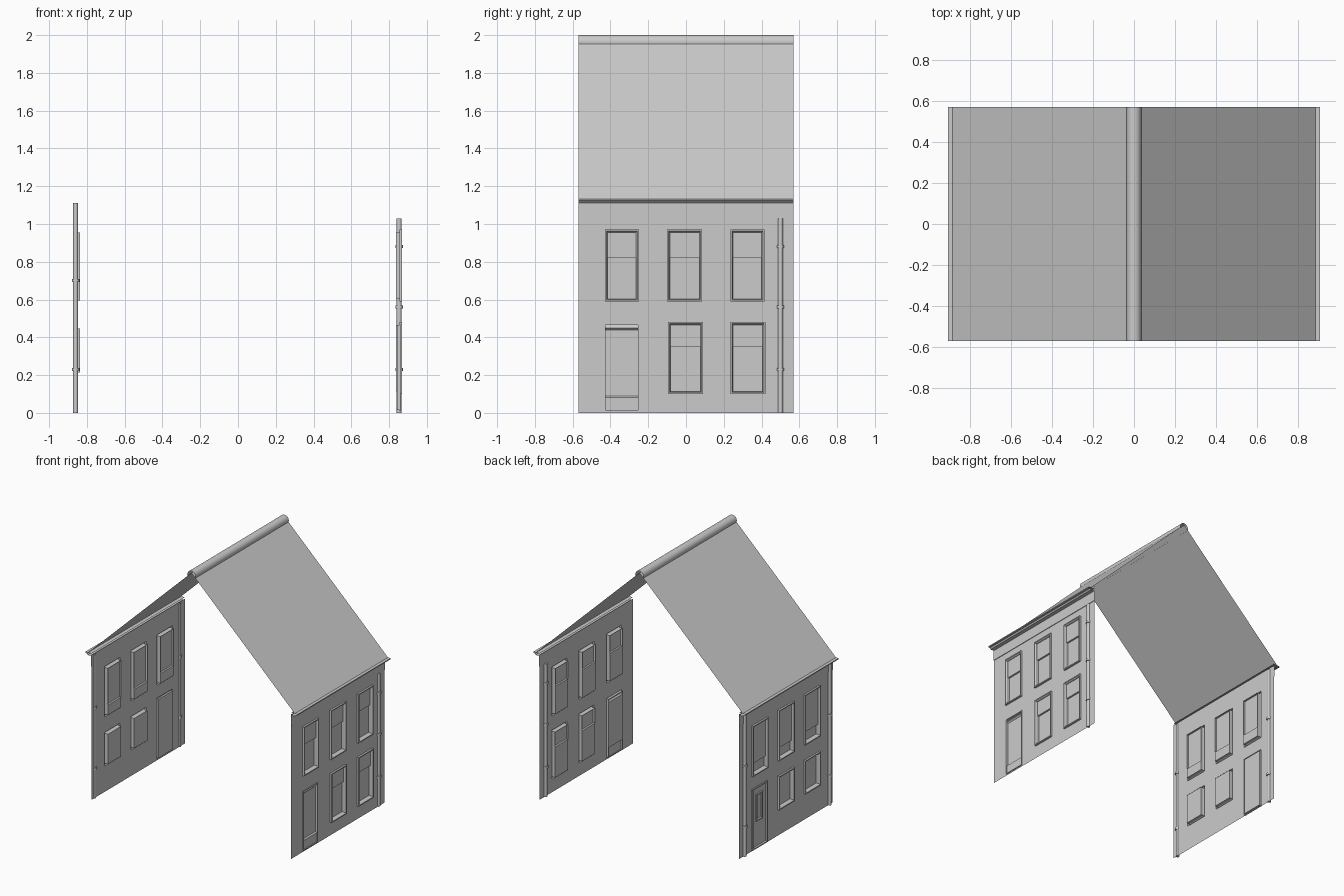
import bpy, bmesh, math
from mathutils import Vector

cube = bpy.data.objects.get("Cube")
if cube:
    bpy.data.objects.remove(cube, do_unlink=True)

grey = bpy.data.materials.new("plain_grey")
grey.use_nodes = True
GREY = (0.6, 0.6, 0.6, 1)
grey.diffuse_color = GREY
grey.node_tree.nodes["Principled BSDF"].inputs["Base Color"].default_value = GREY

HALF = 0.57      # half length along y
WALL = 0.855     # wall plane distance from the centre


def finish(name, bm, out=None, smooth=False):
    """Turn a bmesh into an object, with its sheet facing the given direction."""
    bmesh.ops.remove_doubles(bm, verts=bm.verts, dist=0.0001)
    bmesh.ops.recalc_face_normals(bm, faces=bm.faces)
    if out:
        bm.normal_update()
        facing = sum(f.normal.dot(Vector(out)) * f.calc_area() for f in bm.faces)
        if facing < 0:
            bmesh.ops.reverse_faces(bm, faces=bm.faces)
    mesh = bpy.data.meshes.new(name)
    bm.to_mesh(mesh)
    bm.free()
    mesh.materials.append(grey)
    obj = bpy.data.objects.new(name, mesh)
    bpy.context.collection.objects.link(obj)
    if smooth:
        bpy.ops.object.select_all(action='DESELECT')
        obj.select_set(True)
        bpy.context.view_layer.objects.active = obj
        bpy.ops.object.shade_smooth_by_angle(angle=math.radians(40))
    return obj


def strip(name, profile, y0, y1, out, smooth=False):
    """Sweep an open x-z profile along y."""
    bm = bmesh.new()
    rows = [[bm.verts.new((x, y, z)) for x, z in profile] for y in (y0, y1)]
    for i in range(len(profile) - 1):
        bm.faces.new((rows[0][i], rows[0][i + 1], rows[1][i + 1], rows[1][i]))
    return finish(name, bm, out, smooth)


def wall(name, side, openings, top):
    """Flat wall sheet with rectangular openings."""
    ys = sorted({-HALF, HALF} | {y for o in openings for y in o[:2]})
    zs = sorted({0, top} | {z for o in openings for z in o[2:]})
    bm = bmesh.new()
    for ya, yb in zip(ys, ys[1:]):
        for za, zb in zip(zs, zs[1:]):
            cy, cz = (ya + yb) / 2, (za + zb) / 2
            if any(o[0] < cy < o[1] and o[2] < cz < o[3] for o in openings):
                continue
            bm.faces.new([bm.verts.new((side * WALL, y, z))
                          for y, z in ((ya, za), (yb, za), (yb, zb), (ya, zb))])
    finish(name, bm, (side, 0, 0))


def rings(name, side, rect, steps, fill=False):
    """Concentric rectangles, each with an (inset, depth), joined into a moulding."""
    ya, yb, za, zb = rect
    bm = bmesh.new()
    last = None
    for inset, depth in steps:
        x = side * (WALL + depth)
        loop = [bm.verts.new((x, y, z)) for y, z in (
            (ya + inset, za + inset), (yb - inset, za + inset),
            (yb - inset, zb - inset), (ya + inset, zb - inset))]
        if last:
            for i in range(4):
                j = (i + 1) % 4
                bm.faces.new((last[i], last[j], loop[j], loop[i]))
        last = loop
    if fill:
        bm.faces.new(last)
    finish(name, bm, (side, 0, 0))


FRAME = [(0, 0), (0, 0.014), (0.008, 0.014), (0.014, 0.004), (0.014, -0.019)]


def window(name, side, rect, bar=None):
    """Moulded frame with either one pane or two stepped sashes."""
    rings(name + "_frame", side, rect, FRAME)
    ya, yb, za, zb = rect
    i = 0.014
    front, back = side * (WALL - 0.004), side * (WALL - 0.018)
    if bar:
        profile = [(front, zb - i), (front, bar), (back, bar), (back, za + i)]
    else:
        profile = [(back, zb - i), (back, za + i)]
    strip(name + "_pane", profile, ya + i, yb - i, (side, 0, 0))


def cylinder(name, x, y, z0, z1, radius):
    bm = bmesh.new()
    bmesh.ops.create_cone(bm, cap_ends=True, segments=12, radius1=radius,
                          radius2=radius, depth=z1 - z0)
    bmesh.ops.translate(bm, verts=bm.verts, vec=(x, y, (z0 + z1) / 2))
    finish(name, bm, smooth=True)


def drainpipe(name, x, y, top, clamps):
    cylinder(name, x, y, 0, top, 0.013)
    for k, z in enumerate(clamps):
        cylinder(f"{name}_clamp_{k}", x, y, z - 0.008, z + 0.008, 0.02)


# Facade on the +x side: five sash windows and a door
upper = [(-0.43, -0.25, 0.59, 0.97), (-0.1, 0.085, 0.59, 0.97), (0.235, 0.415, 0.59, 0.97)]
lower = [(-0.095, 0.09, 0.1, 0.48), (0.235, 0.42, 0.1, 0.48)]
door = (-0.43, -0.25, 0.01, 0.47)
wall("left_wall", 1, upper + lower + [door], 1.12)
for k, r in enumerate(upper):
    window(f"left_upper_window_{k}", 1, r, 0.82)
for k, r in enumerate(lower):
    window(f"left_lower_window_{k}", 1, r, 0.35)
rings("left_door_frame", 1, door, [(0, 0), (0, 0.006), (0.005, 0.006), (0.005, -0.012)])
inner, sill = WALL - 0.012, WALL - 0.002
strip("left_door", [(inner, 0.465), (sill, 0.45), (inner, 0.44), (inner, 0.09),
                    (sill, 0.082), (sill, 0.015)], -0.425, -0.255, (1, 0, 0))
drainpipe("left_drainpipe", WALL - 0.002, 0.5, 1.03, (0.23, 0.56, 0.88))

# Facade on the -x side: three sash windows, two small windows and a door
upper = [(a, a + 0.19, 0.58, 0.97) for a in (-0.41, -0.09, 0.23)]
lower = [(a, a + 0.19, 0.2, 0.46) for a in (-0.41, -0.09)]
door = (0.23, 0.42, 0.005, 0.48)
wall("right_wall", -1, upper + lower + [door], 1.12)
for k, r in enumerate(upper):
    window(f"right_upper_window_{k}", -1, r, 0.67)
for k, r in enumerate(lower):
    window(f"right_lower_window_{k}", -1, r)
rings("right_door_frame", -1, door,
      [(0, 0), (0, 0.008), (0.01, 0.008), (0.01, -0.006)], fill=True)
rings("right_door_panel", -1, (0.285, 0.365, 0.21, 0.42),
      [(0, -0.006), (0, 0.004), (0.01, 0.004), (0.015, -0.004)], fill=True)
for n, y in (("front", -0.53), ("back", 0.51)):
    drainpipe(f"right_{n}_drainpipe", -WALL - 0.005, y, 1.11, (0.23, 0.7))

# Fascia, cornice and roof slope on both sides
for side, n in ((1, "left"), (-1, "right")):
    strip(n + "_fascia", [(side * WALL, 1.03), (side * (WALL + 0.005), 1.03),
                          (side * (WALL + 0.005), 1.11)], -HALF, HALF, (side, 0, 0))
    strip(n + "_cornice", [(side * x, z) for x, z in (
        (WALL, 1.112), (0.888, 1.112), (0.895, 1.122), (0.908, 1.124),
        (0.908, 1.132), (WALL, 1.132)
    )], -HALF, HALF, (side, 0, 0), smooth=False)
    strip(n + "_roof", [(side * 0.887, 1.13), (0, 1.985)], -HALF, HALF, (side, 0, 1))

# Rounded ridge cap
arc = [math.radians(-20 + a * 20) for a in range(12)]
strip("ridge_cap", [(0.036 * math.cos(a), 1.964 + 0.036 * math.sin(a)) for a in arc],
      -HALF, HALF, (0, 0, 1), smooth=True)
